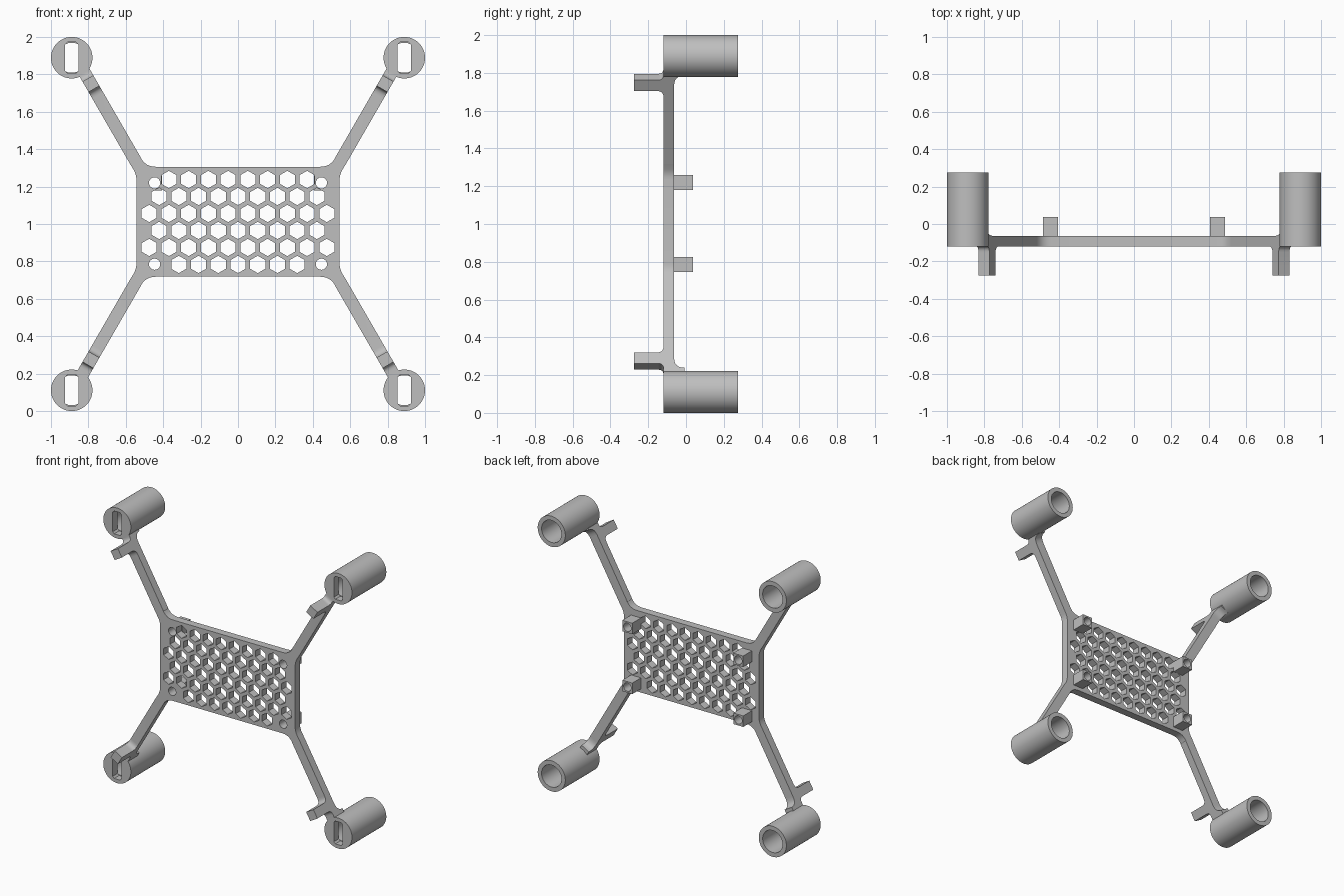
import bpy, bmesh
from math import sin, cos, pi, radians
from mathutils import Vector

if "Cube" in bpy.data.objects:
    bpy.data.objects.remove(bpy.data.objects["Cube"], do_unlink=True)

grey = bpy.data.materials.new("plain grey")
grey.use_nodes = True
COLOUR = (0.52, 0.52, 0.52, 1)
grey.diffuse_color = COLOUR
grey.node_tree.nodes["Principled BSDF"].inputs["Base Color"].default_value = COLOUR

FRONT, BACK = -0.119, -0.063      # frame thickness in y
MID = 1.012                       # height of the frame centre
ARM_W = 0.067


def ring(x, z, r, n, turn=0.0):
    return [(x + r * cos(2 * pi * i / n + turn), z + r * sin(2 * pi * i / n + turn))
            for i in range(n)]


def fillet(a, corner, b, n=6):
    a, c, b = Vector(a), Vector(corner), Vector(b)
    return [tuple(a * (1 - t) ** 2 + c * 2 * t * (1 - t) + b * t * t)
            for t in (i / n for i in range(n + 1))]


def solid(name, loops, depth, place):
    """Extrude an outline with holes, then move each point with place(u, v, w)."""
    curve = bpy.data.curves.new(name + "_outline", "CURVE")
    curve.dimensions = "2D"
    curve.fill_mode = "BOTH"
    curve.extrude = depth / 2
    for loop in loops:
        spline = curve.splines.new("POLY")
        spline.points.add(len(loop) - 1)
        for p, (u, v) in zip(spline.points, loop):
            p.co = (u, v, 0, 1)
        spline.use_cyclic_u = True
    temp = bpy.data.objects.new(name + "_outline", curve)
    bpy.context.collection.objects.link(temp)
    bpy.context.view_layer.update()
    graph = bpy.context.evaluated_depsgraph_get()
    mesh = bpy.data.meshes.new_from_object(temp.evaluated_get(graph))
    bpy.data.objects.remove(temp, do_unlink=True)
    bpy.data.curves.remove(curve)

    bm = bmesh.new()
    bm.from_mesh(mesh)
    for v in bm.verts:
        v.co = place(*v.co)
    bmesh.ops.remove_doubles(bm, verts=bm.verts, dist=0.0001)
    bmesh.ops.recalc_face_normals(bm, faces=bm.faces)
    bm.to_mesh(mesh)
    bm.free()
    mesh.name = name
    mesh.materials.clear()
    mesh.materials.append(grey)
    obj = bpy.data.objects.new(name, mesh)
    bpy.context.collection.objects.link(obj)
    bpy.ops.object.select_all(action="DESELECT")
    obj.select_set(True)
    bpy.context.view_layer.objects.active = obj
    bpy.ops.object.shade_smooth_by_angle(angle=radians(25))
    return obj


def slab(name, loops, y0, y1):
    """Outline in x and z, running from y0 to y1."""
    return solid(name, loops, y1 - y0, lambda u, v, w: Vector((u, (y0 + y1) / 2 + w, v)))


# Arm axis for the upper right arm; the others are mirrored
root = Vector((-0.516, 1.282))
along = Vector((-0.5, 0.866))
across = Vector((0.866, 0.5))
STUB = 0.06
inner = root + along * STUB + across * ARM_W / 2
outer = root + along * STUB - across * ARM_W / 2

# Centre plate outline: one corner with its arm stub, mirrored to four
corner = (fillet((-0.44, 1.306), (-0.492, 1.306), (-0.517, 1.349))
          + [tuple(inner), tuple(outer)]
          + fillet((-0.558, 1.29), (-0.543, 1.264), (-0.543, 1.235), 4))
upper = corner + [(-x, z) for x, z in reversed(corner)]
left_half = corner + [(x, 2 * MID - z) for x, z in reversed(corner)]
outline = left_half + [(-x, z) for x, z in reversed(left_half)]

# Honeycomb rows and round mounting holes
PITCH = 0.1055
holes = []
for row, count in enumerate((8, 9, 10, 9, 10, 7)):
    z = 1.238 - row * PITCH * 0.861
    for i in range(count):
        holes.append(ring((i - (count - 1) / 2) * PITCH, z, 0.0465, 6, pi / 6))
mounts = [(sx * 0.446, z) for sx in (-1, 1) for z in (1.22, 0.785)]
holes += [ring(x, z, 0.03, 24) for x, z in mounts]
slab("centre_plate", [outline] + holes, FRONT, BACK)

# Square standoffs behind the mounting holes
for x, z in mounts:
    h = 0.04
    square = [(x - h, z - h), (x + h, z - h), (x + h, z + h), (x - h, z + h)]
    slab("standoff", [square, ring(x, z, 0.03, 24)], BACK, 0.037)


def arm_profile(end):
    """Side profile of an arm: length along the arm, and y."""
    return ([(STUB, FRONT)]
            + fillet((0.468, FRONT), (0.508, FRONT), (0.508, -0.159))
            + [(0.508, -0.275), (0.573, -0.275)]
            + fillet((0.573, -0.15), (0.573, FRONT), (0.604, FRONT))
            + [(end, FRONT), (end, -0.008)]
            + fillet((0.6, -0.008), (0.6, BACK), (0.54, BACK))
            + [(STUB, BACK)])


# Arms with foot tabs, and the motor pods at their ends
for side, sx in (("right", 1), ("left", -1)):
    for level, top in (("upper", True), ("lower", False)):
        def place(t, y, w, sx=sx, top=top):
            p = root + along * t + across * w
            return Vector((sx * p.x, y, p.y if top else 2 * MID - p.y))

        tag = level + "_" + side
        solid(tag + "_arm", [arm_profile(0.612 if top else 0.642)], ARM_W, place)

        cx, cz = -sx * 0.889, 1.889 if top else 0.111
        hw, hh, c = 0.035, 0.083, 0.012
        slot = [(hw, -hh + c), (hw, hh - c), (hw - c, hh), (c - hw, hh),
                (-hw, hh - c), (-hw, c - hh), (c - hw, -hh), (hw - c, -hh)]
        slot = [(cx + a, cz + b) for a, b in slot]
        rim = ring(cx, cz, 0.111, 64)
        slab(tag + "_pod_floor", [rim, slot], FRONT, BACK)
        slab(tag + "_pod_tube", [rim, ring(cx, cz, 0.08, 64)], BACK, 0.275)
